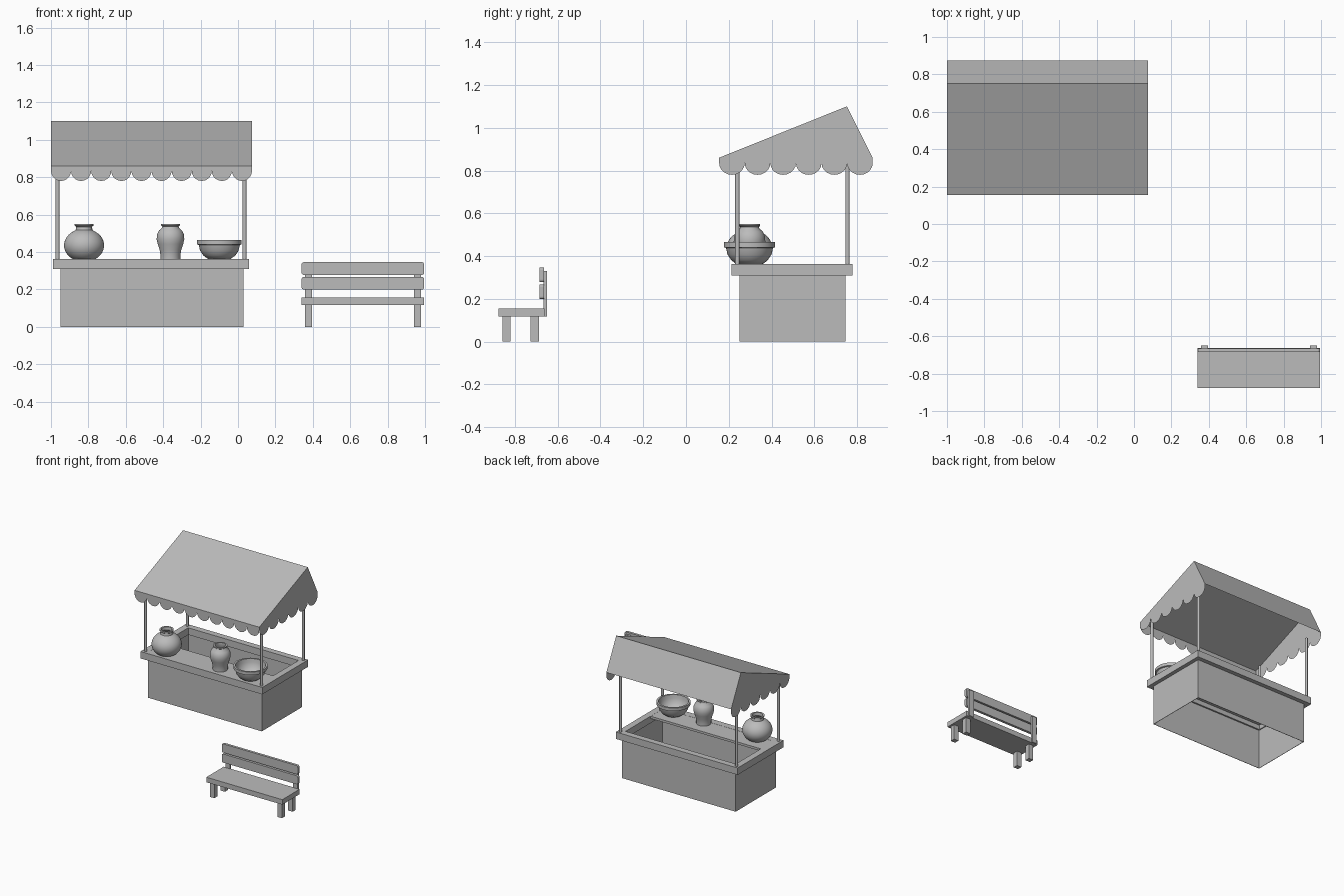
import bpy, bmesh, math
from mathutils import Vector

cube = bpy.data.objects.get("Cube")
if cube:
    bpy.data.objects.remove(cube, do_unlink=True)

grey = bpy.data.materials.new("plain grey")
grey.use_nodes = True
COLOUR = (0.5, 0.5, 0.5, 1)
grey.diffuse_color = COLOUR
grey.node_tree.nodes["Principled BSDF"].inputs["Base Color"].default_value = COLOUR


def finish(bm, name):
    mesh = bpy.data.meshes.new(name)
    bm.to_mesh(mesh)
    bm.free()
    mesh.materials.append(grey)
    obj = bpy.data.objects.new(name, mesh)
    bpy.context.collection.objects.link(obj)
    return obj


def box(name, x, y, z):
    """Box from (min, max) pairs."""
    bm = bmesh.new()
    bmesh.ops.create_cube(bm, size=1)
    for v in bm.verts:
        v.co = Vector([a + (b - a) * (c + 0.5) for (a, b), c in zip((x, y, z), v.co)])
    return finish(bm, name)


def smooth(obj, angle=40):
    bpy.ops.object.select_all(action='DESELECT')
    obj.select_set(True)
    bpy.context.view_layer.objects.active = obj
    bpy.ops.object.shade_smooth_by_angle(angle=math.radians(angle))


def sheet(name, points):
    bm = bmesh.new()
    bm.faces.new([bm.verts.new(p) for p in points])
    return finish(bm, name)


def ring(name, outer, inner, z):
    """Rectangular frame with an open middle."""
    bm = bmesh.new()
    loops = []
    for (x, y), h in ((outer, z[0]), (outer, z[1]), (inner, z[1]), (inner, z[0])):
        corners = ((x[0], y[0]), (x[1], y[0]), (x[1], y[1]), (x[0], y[1]))
        loops.append([bm.verts.new((a, b, h)) for a, b in corners])
    for k in range(4):
        lo, hi = loops[k], loops[(k + 1) % 4]
        for i in range(4):
            j = (i + 1) % 4
            bm.faces.new((lo[i], lo[j], hi[j], hi[i]))
    return finish(bm, name)


def lathe(name, centre, profile, steps=40):
    """Spin an (r, z) profile round the vertical axis."""
    bm = bmesh.new()
    verts = [bm.verts.new((r, 0, z)) for r, z in profile]
    edges = [bm.edges.new(p) for p in zip(verts, verts[1:])]
    bmesh.ops.spin(bm, geom=verts + edges, cent=(0, 0, 0), axis=(0, 0, 1),
                   angle=math.tau, steps=steps, use_duplicate=False)
    bmesh.ops.remove_doubles(bm, verts=bm.verts, dist=0.0005)
    bmesh.ops.recalc_face_normals(bm, faces=bm.faces)
    bmesh.ops.translate(bm, verts=bm.verts, vec=centre)
    obj = finish(bm, name)
    smooth(obj)
    return obj


def scallops(start, end, count, cusp=0.835, depth=0.055, steps=10):
    """Row of hanging half-round points as (along, z)."""
    w = (end - start) / count
    pts = [(start, cusp)]
    for i in range(count):
        for k in range(1, steps + 1):
            t = math.pi * k / steps
            pts.append((start + w * (i + 0.5 - 0.5 * math.cos(t)),
                        cusp - depth * math.sin(t)))
    return pts


# Stall base: open-topped, open-bottomed thin walls
BX, BY = (-0.95, 0.03), (0.25, 0.745)
ring("stall_base", (BX, BY), ((BX[0] + .003, BX[1] - .003), (BY[0] + .003, BY[1] - .003)),
     (0, 0.31))

# Counter frame and the serving shelf along the front
ring("counter_frame", ((-0.99, 0.06), (0.213, 0.778)), ((-0.94, 0.01), (0.265, 0.73)),
     (0.31, 0.364))
box("serving_shelf", (-0.945, 0.015), (0.26, 0.42), (0.345, 0.363))

# Canopy posts
for side, x in (("right", -0.965), ("left", 0.035)):
    for end, y in (("front", 0.24), ("back", 0.755)):
        bm = bmesh.new()
        bmesh.ops.create_cone(bm, cap_ends=True, segments=16, radius1=0.01,
                              radius2=0.01, depth=0.486)
        bmesh.ops.translate(bm, verts=bm.verts, vec=(x, y, 0.607))
        smooth(finish(bm, f"{end}_{side}_post"))

# Canopy: two slopes, scalloped front valance and scalloped gables
L, R = -1.0, 0.075
FRONT, RIDGE, BACK = (0.155, 0.86), (0.752, 1.10), (0.873, 0.86)
sheet("canopy_front_slope", [(L, *FRONT), (R, *FRONT), (R, *RIDGE), (L, *RIDGE)])
sheet("canopy_back_slope", [(L, *RIDGE), (R, *RIDGE), (R, *BACK), (L, *BACK)])
sheet("front_valance", [(x, FRONT[0], z) for x, z in
                        scallops(L, R, 10) + [(R, FRONT[1]), (L, FRONT[1])]])
gable = scallops(FRONT[0], BACK[0], 6) + [BACK, RIDGE, FRONT]
sheet("left_gable", [(R, y, z) for y, z in gable])
sheet("right_gable", [(L, y, z) for y, z in reversed(gable)])

# Pottery on the shelf
POT_Y, POT_Z = 0.297, 0.363
round_body = [(0.107 * math.sin(t), 0.087 - 0.087 * math.cos(t))
              for t in [math.radians(a) for a in range(35, 156, 8)]]
low = round_body[0][1]
round_body = [(r, (z - low) * 1.02) for r, z in round_body]
lathe("round_jar", (-0.823, POT_Y, POT_Z),
      [(0, 0)] + round_body + [(0.042, 0.172), (0.05, 0.178), (0.05, 0.188),
                               (0.038, 0.188), (0.035, 0.165), (0.06, 0.14), (0, 0.02)])
lathe("tall_vase", (-0.361, POT_Y, POT_Z),
      [(0, 0), (0.053, 0), (0.053, 0.02), (0.058, 0.05), (0.068, 0.08), (0.074, 0.105),
       (0.072, 0.13), (0.062, 0.152), (0.046, 0.166), (0.043, 0.174), (0.05, 0.179),
       (0.05, 0.188), (0.038, 0.188), (0.036, 0.165), (0.055, 0.13), (0, 0.02)])
lathe("bowl", (-0.10, POT_Y, POT_Z),
      [(0, 0), (0.06, 0), (0.085, 0.018), (0.103, 0.045), (0.11, 0.075), (0.12, 0.078),
       (0.12, 0.102), (0.106, 0.102), (0.102, 0.075), (0.09, 0.04), (0.06, 0.015), (0, 0.01)])

# Bench seat, legs and back posts
box("bench_seat", (0.34, 0.995), (-0.876, -0.662), (0.117, 0.156))
for side, x in (("right", (0.357, 0.396)), ("left", (0.94, 0.979))):
    box(f"bench_front_{side}_leg", x, (-0.857, -0.82), (0, 0.118))
    box(f"bench_back_{side}_leg", x, (-0.726, -0.688), (0, 0.118))
    box(f"bench_{side}_back_post", x, (-0.666, -0.65), (0.118, 0.33))

# Backrest slats with rounded ends
for name, z in (("upper", (0.278, 0.346)), ("lower", (0.2, 0.267))):
    slat = box(f"bench_{name}_slat", (0.34, 0.995), (-0.685, -0.665), z)
    bm = bmesh.new()
    bm.from_mesh(slat.data)
    ends = [e for e in bm.edges if abs(e.verts[0].co.y - e.verts[1].co.y) > 0.01]
    bmesh.ops.bevel(bm, geom=ends, offset=0.012, segments=4, profile=0.5, affect='EDGES')
    bm.to_mesh(slat.data)
    bm.free()
